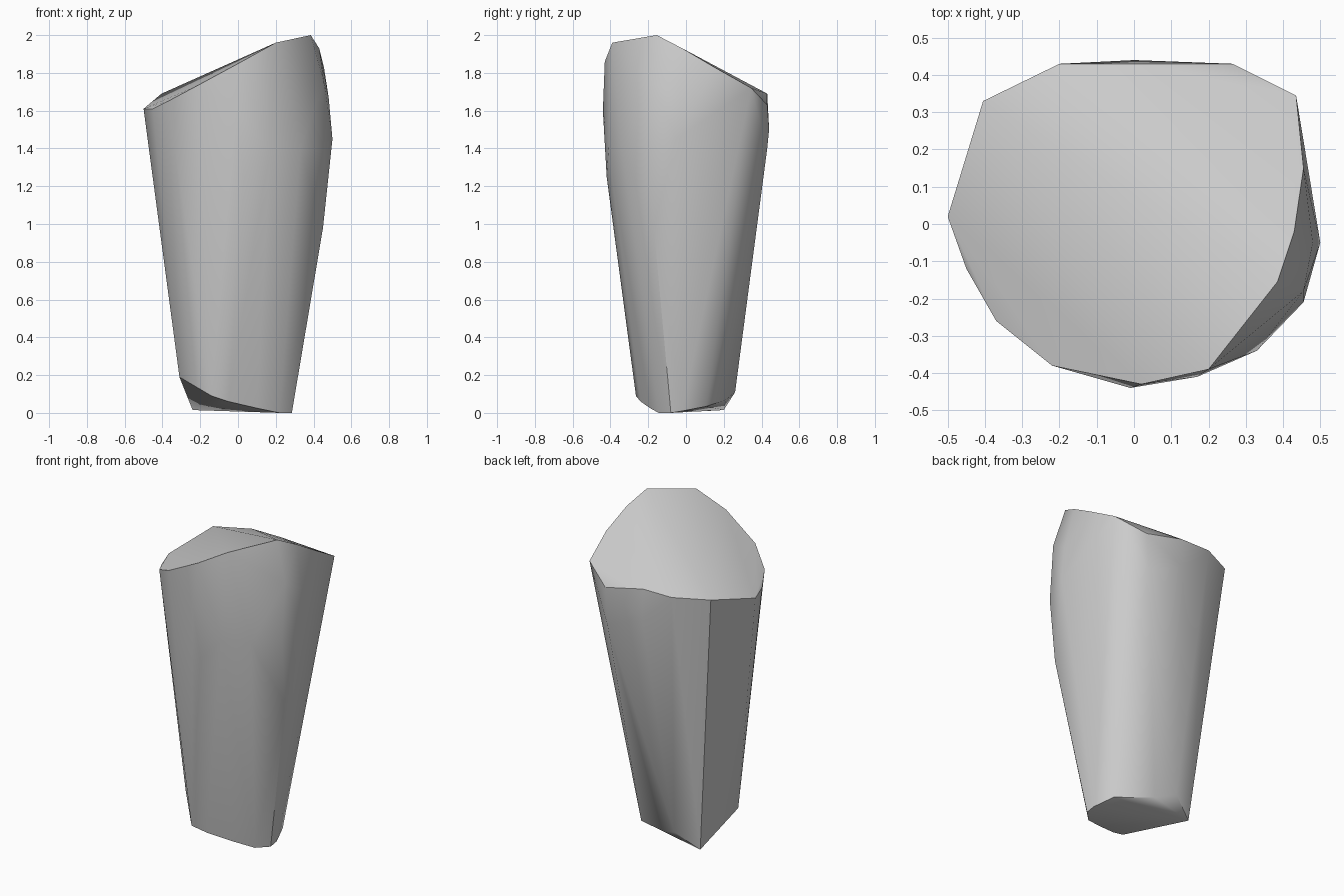
import bpy
import bmesh
import math

# Remove only the default cube
default_cube = bpy.data.objects.get("Cube")
if default_cube:
    bpy.data.objects.remove(default_cube, do_unlink=True)


def make_material(name, colour):
    """Plain flat material, visible in the viewport and in a render."""
    material = bpy.data.materials.new(name)
    material.use_nodes = True
    material.diffuse_color = colour
    shader = next(node for node in material.node_tree.nodes
                  if node.type == "BSDF_PRINCIPLED")
    shader.inputs["Base Color"].default_value = colour
    return material


def make_hull(name, rings, material):
    """Stretch a convex skin over a stack of rough cross-sections."""
    mesh = bpy.data.meshes.new(name)
    bm = bmesh.new()
    for ring in rings:
        for point in ring:
            bm.verts.new(point)
    hull = bmesh.ops.convex_hull(bm, input=list(bm.verts))
    inside = {item for item in hull["geom_interior"] + hull["geom_unused"]
              if isinstance(item, bmesh.types.BMVert)}
    bmesh.ops.delete(bm, geom=list(inside), context="VERTS")
    bmesh.ops.recalc_face_normals(bm, faces=list(bm.faces))
    bm.to_mesh(mesh)
    bm.free()
    mesh.materials.append(material)
    body = bpy.data.objects.new(name, mesh)
    bpy.context.collection.objects.link(body)
    return body


# Slanted rim of the cap, running round from the left edge
rim = [
    (-.5, .02, 1.61), (-.45, -.12, 1.61), (-.37, -.26, 1.65),
    (-.22, -.38, 1.73), (.02, -.43, 1.86), (.2, -.39, 1.96),
    (.385, -.155, 2), (.43, -.02, 1.93), (.455, .15, 1.83),
    (.435, .345, 1.72), (.265, .43, 1.63), (0, .43, 1.69),
    (-.2, .43, 1.69), (-.405, .33, 1.69),
]

# Bulge below the high side of the cap
belly = [
    (-.01, -.44, 1.6), (.17, -.41, 1.4), (.33, -.34, 1.4),
    (.455, -.21, 1.4), (.5, -.05, 1.45), (.48, -.05, 1.67),
    (.455, -.18, 1.75), (.45, -.17, .98), (.03, -.42, 1.25),
    (0, .44, 1.5), (.25, .43, 1.4),
]

# Chamfered foot of the block
foot = [
    (-.31, -.08, .19), (-.14, -.265, .09), (-.05, -.24, .06),
    (.1, -.19, .025), (.22, -.145, 0), (.285, -.08, 0),
    (.285, -.02, .01), (.24, .105, .034), (.02, .21, .068),
    (-.1, .26, .11), (-.24, .2, .015),
]

stone_grey = make_material("stone grey", (.6, .6, .6, 1))
block = make_hull("tapered_block", [rim, belly, foot], stone_grey)

# Smooth the sides while keeping the rim and corner edges sharp
bpy.ops.object.select_all(action="DESELECT")
block.select_set(True)
bpy.context.view_layer.objects.active = block
bpy.ops.object.shade_smooth_by_angle(angle=math.radians(30))
